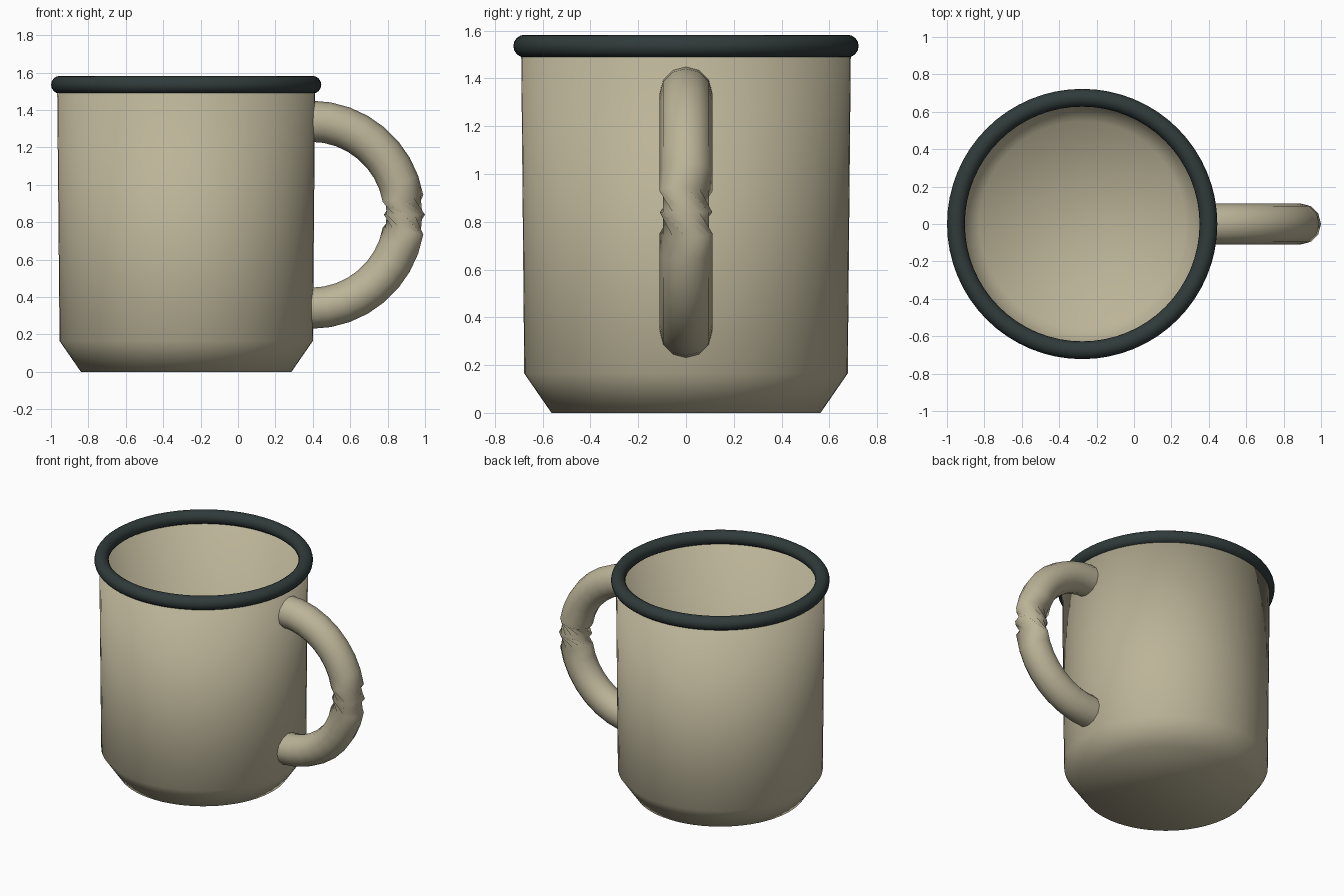
import bpy, bmesh, math
from mathutils import Vector

if "Cube" in bpy.data.objects:
    bpy.data.objects.remove(bpy.data.objects["Cube"])

CX = -0.277  # cup axis


def material(name, rgb):
    m = bpy.data.materials.new(name)
    m.diffuse_color = (*rgb, 1)
    m.use_nodes = True
    m.node_tree.nodes["Principled BSDF"].inputs["Base Color"].default_value = m.diffuse_color
    return m


cream = material("warm_cream", (0.50, 0.455, 0.315))
dark = material("dark_slate", (0.030, 0.043, 0.043))


def loft(name, rings, mat, closed=False, caps=False):
    """Skin a list of equal-length point rings with smooth quads."""
    bm = bmesh.new()
    vs = [[bm.verts.new(p) for p in r] for r in rings]
    n, k = len(vs[0]), len(vs)
    for i in range(k if closed else k - 1):
        a, b = vs[i], vs[(i + 1) % k]
        for j in range(n):
            bm.faces.new((a[j], a[(j + 1) % n], b[(j + 1) % n], b[j]))
    if caps:
        bm.faces.new(vs[0])
        bm.faces.new(vs[-1])
    bmesh.ops.recalc_face_normals(bm, faces=bm.faces)
    for f in bm.faces:
        f.smooth = True
    me = bpy.data.meshes.new(name)
    bm.to_mesh(me)
    bm.free()
    me.materials.append(mat)
    ob = bpy.data.objects.new(name, me)
    bpy.context.collection.objects.link(ob)
    return ob


def lathe(name, profile, mat, n=64, **kw):
    rings = [[(CX + r * math.cos(2 * math.pi * j / n), r * math.sin(2 * math.pi * j / n), z)
              for j in range(n)] for r, z in profile]
    return loft(name, rings, mat, **kw)


# Cup: tapered outer wall with chamfered foot, thin inner wall and floor
lathe("cup_body", [(0.563, 0), (0.677, 0.165), (0.690, 1.535),
                   (0.667, 1.535), (0.654, 0.172), (0.550, 0.022)], cream, caps=True)

# Rolled rim
lathe("rim", [(0.675 + 0.0475 * math.cos(2 * math.pi * i / 16),
               1.535 + 0.0475 * math.sin(2 * math.pi * i / 16)) for i in range(16)],
      dark, closed=True)

# Handle: half-ring tube whose two middle segments are twisted a quarter turn each
R, r, steps, sides = 0.5, 0.11, 18, 12
rings = []
for i in range(steps + 1):
    a = math.pi / 2 - math.pi * i / steps
    out = Vector((math.cos(a), 0, math.sin(a)))
    centre = Vector((0.39, 0, 0.84)) + out * R
    twist = math.pi / 2 * min(max(i - (steps // 2 - 1), 0), 2)
    rings.append([centre + out * (r * math.cos(t)) + Vector((0, r * math.sin(t), 0))
                  for t in (2 * math.pi * j / sides + twist for j in range(sides))])
loft("handle", rings, cream)
